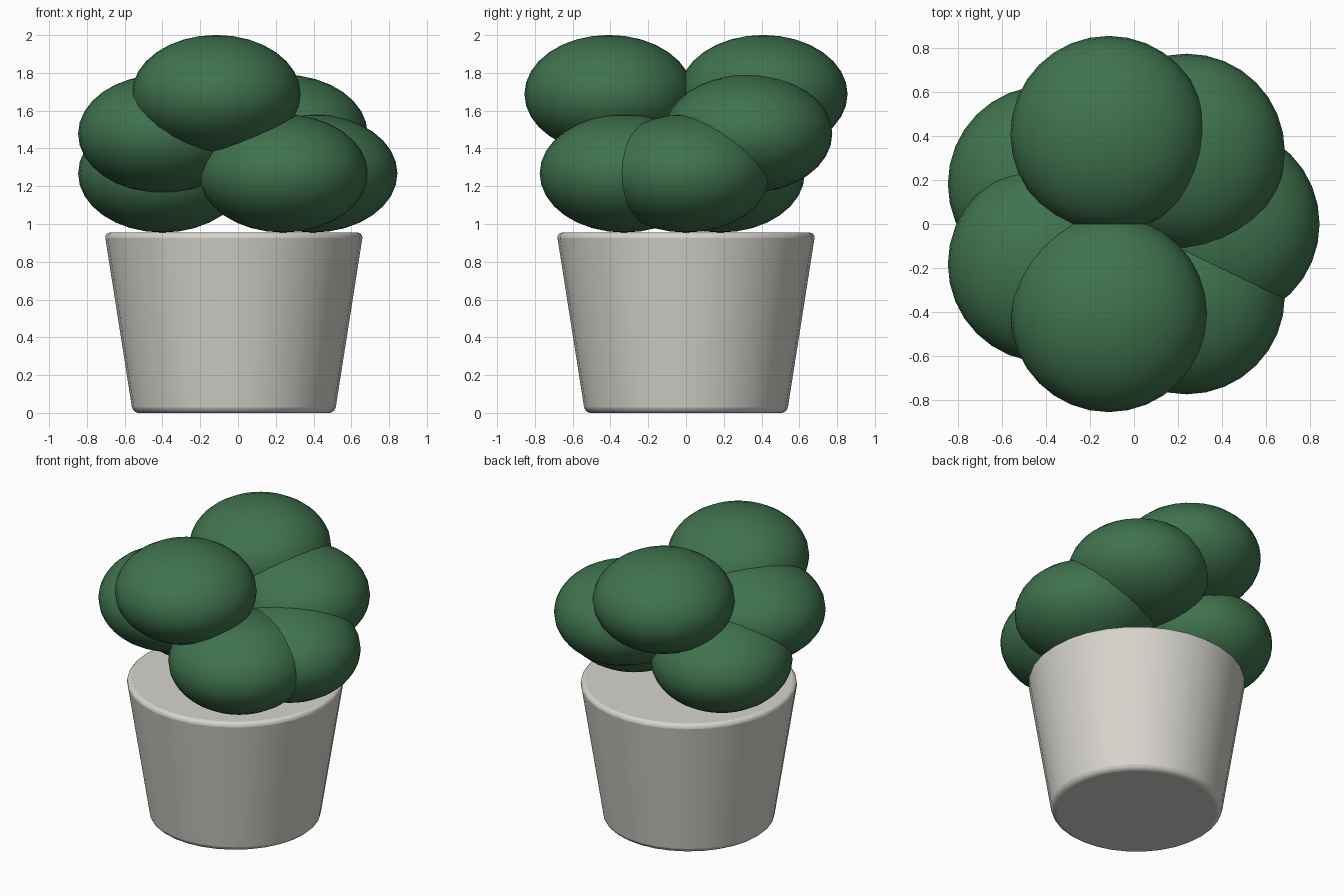
import bpy
from math import cos, sin, tau, radians

cube = bpy.data.objects.get("Cube")
if cube:
    bpy.data.objects.remove(cube, do_unlink=True)


def make_material(name, colour):
    mat = bpy.data.materials.new(name)
    mat.use_nodes = True
    mat.diffuse_color = (*colour, 1)
    bsdf = next(n for n in mat.node_tree.nodes if n.type == "BSDF_PRINCIPLED")
    bsdf.inputs["Base Color"].default_value = (*colour, 1)
    return mat


leaf_green = make_material("leaf green", (0.05, 0.17, 0.075))
pot_stone = make_material("pale stone", (0.68, 0.66, 0.61))

CENTRE_X = -0.022
POT_HEIGHT = 0.955

# Tapered solid pot with softened rims
bpy.ops.mesh.primitive_cone_add(vertices=32, radius1=0.535, radius2=0.685,
                                depth=POT_HEIGHT,
                                location=(CENTRE_X, 0, POT_HEIGHT / 2))
pot = bpy.context.object
pot.name = "pot"
pot.data.materials.append(pot_stone)
bevel = pot.modifiers.new("soft rims", "BEVEL")
bevel.width = 0.03
bevel.segments = 3
bevel.limit_method = "ANGLE"
bevel.angle_limit = radians(40)
bpy.ops.object.shade_smooth_by_angle(angle=radians(30))

# Ring of flattened foliage clumps, stepping up in three heights
COUNT = 7
RADIUS = 0.447
FLATTEN = 0.7
for i in range(COUNT):
    angle = tau * i / COUNT
    height = POT_HEIGHT + RADIUS * FLATTEN + 0.21 * (i % 3)
    bpy.ops.mesh.primitive_uv_sphere_add(
        segments=32, ring_count=16, radius=RADIUS,
        location=(CENTRE_X + 0.419 * cos(angle), 0.419 * sin(angle), height))
    clump = bpy.context.object
    clump.name = f"foliage_clump_{i + 1}"
    clump.scale.z = FLATTEN
    clump.data.materials.append(leaf_green)
    bpy.ops.object.shade_smooth()
